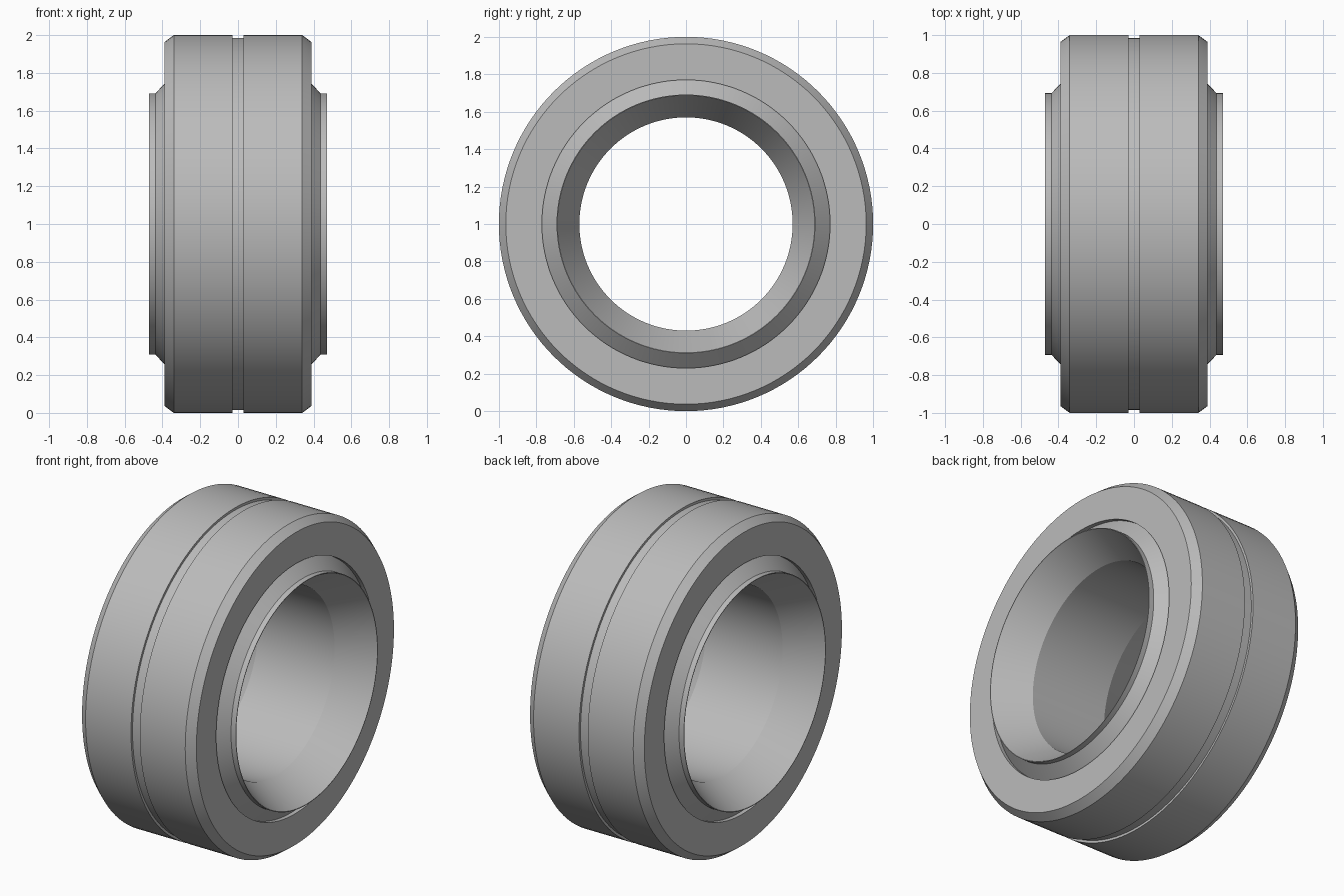
import bpy, bmesh, math
from mathutils import Vector

cube = bpy.data.objects.get("Cube")
if cube:
    bpy.data.objects.remove(cube, do_unlink=True)

STEPS = 128

steel = bpy.data.materials.new("grey_steel")
steel.use_nodes = True
colour = (0.5, 0.5, 0.5, 1)
steel.diffuse_color = colour
bsdf = next(n for n in steel.node_tree.nodes if n.type == "BSDF_PRINCIPLED")
bsdf.inputs["Base Color"].default_value = colour


def lathe(name, half):
    """Mirror half a profile of (x, radius) points and turn it about the x axis."""
    profile = half + [(-x, r) for x, r in reversed(half)]
    bm = bmesh.new()
    verts = [bm.verts.new((x, 0, r)) for x, r in profile]
    edges = [bm.edges.new((verts[i - 1], verts[i])) for i in range(len(verts))]
    bmesh.ops.spin(bm, geom=verts + edges, cent=Vector(), axis=(1, 0, 0),
                   angle=math.tau, steps=STEPS, use_merge=True)
    bmesh.ops.remove_doubles(bm, verts=bm.verts, dist=0.0001)
    bmesh.ops.recalc_face_normals(bm, faces=bm.faces)
    mesh = bpy.data.meshes.new(name)
    bm.to_mesh(mesh)
    bm.free()
    mesh.materials.append(steel)
    obj = bpy.data.objects.new(name, mesh)
    obj.location.z = 1
    bpy.context.collection.objects.link(obj)
    bpy.ops.object.select_all(action="DESELECT")
    obj.select_set(True)
    bpy.context.view_layer.objects.active = obj
    bpy.ops.object.shade_smooth_by_angle(angle=math.radians(25))


# Outer ring: bore, end face, chamfer, rim and central groove
lathe("outer_ring", [(0.36, 0.77), (0.39, 0.77), (0.39, 0.963),
                     (0.34, 1.0), (0.03, 1.0), (0.03, 0.985)])

# Inner ring: straight bore, flared mouth, thin lip and sloping shoulder
lathe("inner_ring", [(0.26, 0.57), (0.47, 0.688), (0.47, 0.692),
                     (0.437, 0.692), (0.335, 0.80)])
